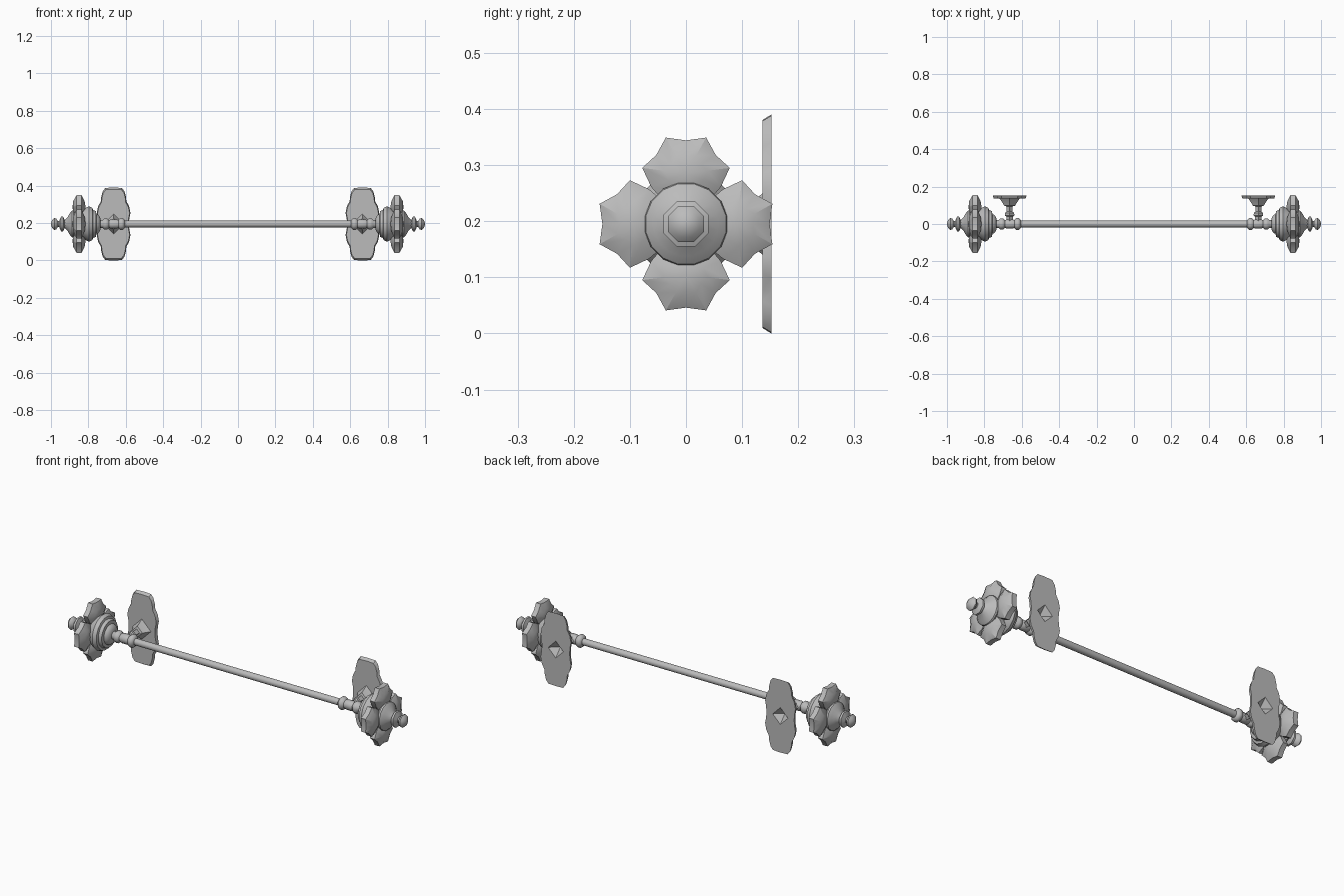
import bpy
import bmesh
from math import sin, cos, pi, radians
from mathutils import Vector, Matrix

cube = bpy.data.objects.get("Cube")
if cube:
    bpy.data.objects.remove(cube, do_unlink=True)

AXIS_Z = 0.195
BRACKET_X = 0.665

# Single metal colour
metal = bpy.data.materials.new("grey_metal")
metal.use_nodes = True
GREY = (0.5, 0.5, 0.5, 1)
metal.diffuse_color = GREY
metal.node_tree.nodes["Principled BSDF"].inputs["Base Color"].default_value = GREY


def add_loft(bm, rings):
    """Bridge successive rings of equal length; a collapsed ring closes an end."""
    loops = [[bm.verts.new(p) for p in ring] for ring in rings]
    for a, b in zip(loops, loops[1:]):
        n = len(a)
        for i in range(n):
            j = (i + 1) % n
            bm.faces.new((a[i], a[j], b[j], b[i]))


def finish(name, bm, angle=35, mirror=True):
    bmesh.ops.remove_doubles(bm, verts=bm.verts, dist=0.00005)
    bmesh.ops.recalc_face_normals(bm, faces=bm.faces)
    mesh = bpy.data.meshes.new(name)
    bm.to_mesh(mesh)
    bm.free()
    mesh.materials.append(metal)
    obj = bpy.data.objects.new(name, mesh)
    bpy.context.collection.objects.link(obj)
    bpy.ops.object.select_all(action='DESELECT')
    obj.select_set(True)
    bpy.context.view_layer.objects.active = obj
    bpy.ops.object.shade_smooth_by_angle(angle=radians(angle))
    if mirror:
        obj.modifiers.new("Mirror", 'MIRROR').use_axis = (True, False, False)
    return obj


def turned(name, profile, sides, angle=35, mirror=True):
    """Turn (x, radius) pairs around the rod axis, flat side up."""
    bm = bmesh.new()
    turns = [2 * pi * (i + 0.5) / sides for i in range(sides)]
    add_loft(bm, [[(x, r * cos(t), AXIS_Z + r * sin(t)) for t in turns]
                  for x, r in profile])
    return finish(name, bm, angle, mirror)


def mirrored_outline(half):
    """Complete a half outline whose ends lie on the symmetry line."""
    return half + [(-u, v) for u, v in half[-2:0:-1]]


# Rod
turned("rod", [(-0.63, 0), (-0.63, 0.018), (0.63, 0.018), (0.63, 0)], 12, mirror=False)

# Sleeve that joins rod, bracket and finial
turned("joint_sleeve", [
    (0.605, 0), (0.605, 0.022), (0.615, 0.034), (0.63, 0.034), (0.64, 0.024),
    (0.65, 0.026), (0.68, 0.026), (0.69, 0.022), (0.7, 0.032), (0.715, 0.032),
    (0.725, 0.022), (0.75, 0.022), (0.75, 0)], 8, 50)

# Stepped bell behind the flower
turned("finial_bell", [
    (0.735, 0), (0.735, 0.03), (0.745, 0.048), (0.757, 0.054), (0.759, 0.07),
    (0.775, 0.076), (0.778, 0.088), (0.797, 0.096), (0.81, 0.09), (0.84, 0.07),
    (0.85, 0)], 16)

# Domed cap in front of the flower
turned("finial_cap", [
    (0.86, 0), (0.868, 0.066), (0.88, 0.075), (0.888, 0.073), (0.9, 0.058),
    (0.912, 0.036), (0.928, 0.02), (0.93, 0)], 16)

# Two beads at the tip
turned("finial_tip", [
    (0.92, 0), (0.925, 0.02), (0.935, 0.043), (0.946, 0.043), (0.956, 0.017),
    (0.963, 0.017), (0.972, 0.031), (0.982, 0.035), (0.992, 0.025),
    (0.998, 0.012), (1.0, 0)], 8, 50)

# Four puffy scalloped petals
petal = mirrored_outline([
    (0, 0.149), (0.036, 0.154), (0.053, 0.123), (0.078, 0.1),
    (0.062, 0.066), (0.04, 0.04), (0, 0.03)])
PETAL_MID = 0.09
sections = [(0.885, 0), (0.881, 0.5), (0.863, 1), (0.836, 1), (0.82, 0.5), (0.815, 0)]
bm = bmesh.new()
for k in range(4):
    spin = Matrix.Rotation(k * pi / 2, 3, 'X')
    rings = []
    for x, s in sections:
        ring = [spin @ Vector((0, u * s, PETAL_MID + (v - PETAL_MID) * s))
                for u, v in petal]
        rings.append([p + Vector((x, 0, AXIS_Z)) for p in ring])
    add_loft(bm, rings)
finish("finial_petals", bm, 32)

# Wall bracket: scalloped plate, four-sided post and pit in the back
plate = mirrored_outline([
    (0, 0.195), (0.044, 0.193), (0.058, 0.175), (0.066, 0.145), (0.068, 0.122),
    (0.083, 0.095), (0.09, 0.06), (0.084, 0.03), (0.082, 0), (0.084, -0.03),
    (0.09, -0.06), (0.083, -0.095), (0.068, -0.122), (0.066, -0.145),
    (0.058, -0.175), (0.044, -0.193), (0, -0.195)])


def plate_ring(y, scale):
    return [(BRACKET_X + u * scale, y, AXIS_Z + v * scale) for u, v in plate]


def diamond_ring(y, r):
    ring = []
    for u, v in plate:
        k = r / (abs(u) + abs(v))
        ring.append((BRACKET_X + u * k, y, AXIS_Z + v * k))
    return ring


post = [(0.136, 0.054), (0.128, 0.048), (0.104, 0.032), (0.098, 0.03), (0.094, 0.016),
        (0.066, 0.016), (0.06, 0.024), (0.046, 0.026), (0.04, 0.018), (0, 0.018), (0, 0)]
bm = bmesh.new()
add_loft(bm, [diamond_ring(0.112, 0), diamond_ring(0.152, 0.045),
              plate_ring(0.152, 1), plate_ring(0.136, 0.95)]
         + [diamond_ring(y, r) for y, r in post])
finish("wall_bracket", bm, 30)
